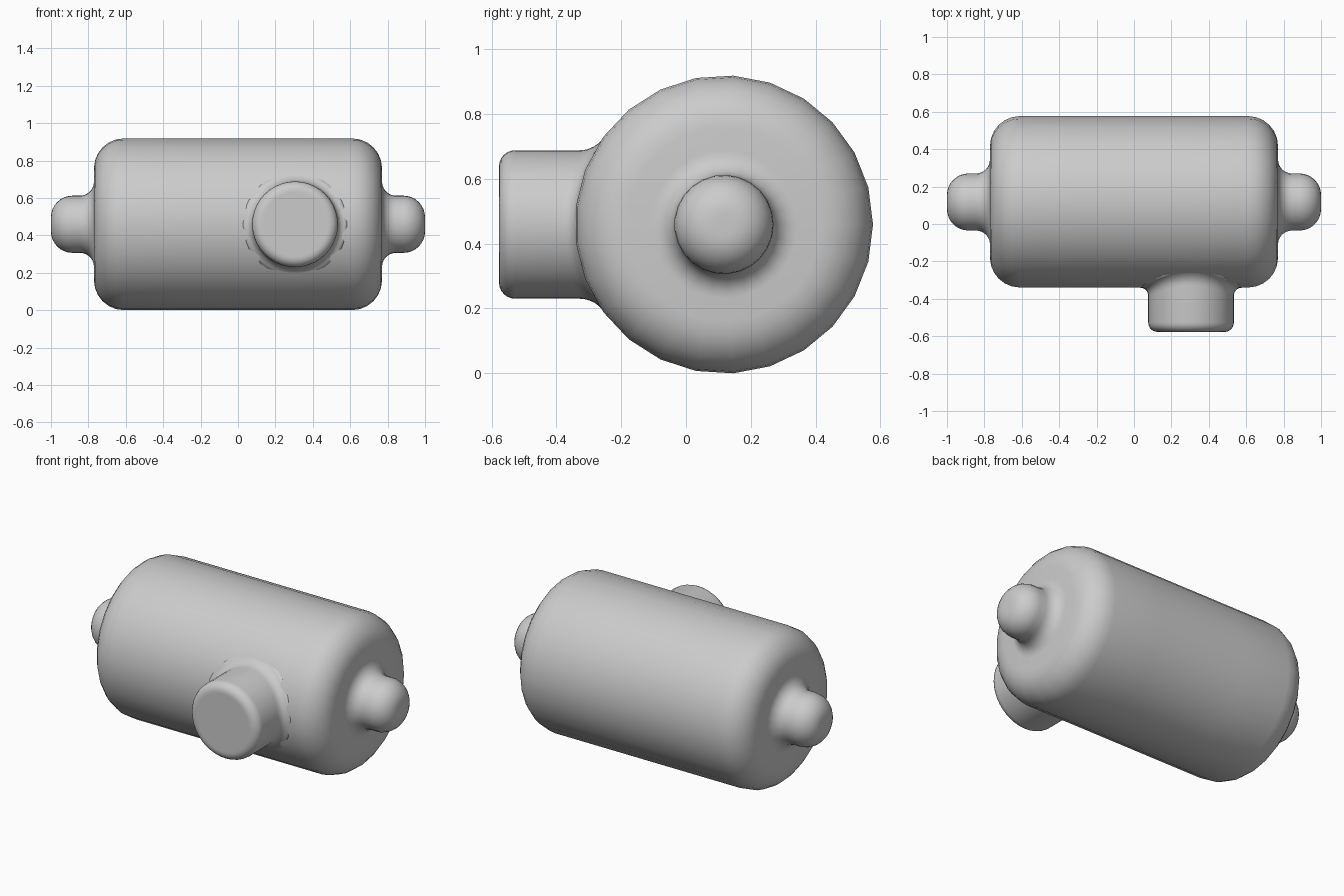
import bpy, bmesh
from math import sin, cos, pi, sqrt
from mathutils import Vector

if "Cube" in bpy.data.objects:
    bpy.data.objects.remove(bpy.data.objects["Cube"], do_unlink=True)

AXIS_Y, AXIS_Z, BODY_R = 0.117, 0.459, 0.46
SIDES = 25

grey = bpy.data.materials.new("plain grey")
grey.use_nodes = True
grey.diffuse_color = (0.6, 0.6, 0.6, 1)
grey.node_tree.nodes["Principled BSDF"].inputs["Base Color"].default_value = (0.6, 0.6, 0.6, 1)


def arc(cx, cr, radius, start, end, steps=6):
    """Quarter-round profile points as (along axis, radius)."""
    angles = [start + (end - start) * i / steps for i in range(steps + 1)]
    return [(cx + radius * cos(a), cr + radius * sin(a)) for a in angles]


def loft(name, rings):
    """Skin closed rings of points, capping both ends."""
    bm = bmesh.new()
    loops = [[bm.verts.new(p) for p in ring] for ring in rings]
    n = len(loops[0])
    for a, b in zip(loops, loops[1:]):
        for i in range(n):
            j = (i + 1) % n
            bm.faces.new((a[i], a[j], b[j], b[i]))
    bm.faces.new(loops[0])
    bm.faces.new(loops[-1])
    bmesh.ops.recalc_face_normals(bm, faces=bm.faces)
    mesh = bpy.data.meshes.new(name)
    bm.to_mesh(mesh)
    bm.free()
    obj = bpy.data.objects.new(name, mesh)
    bpy.context.collection.objects.link(obj)
    mesh.materials.append(grey)
    mesh.shade_smooth()
    return obj


def ring_x(x, r, sides):
    turn = [2 * pi * i / sides for i in range(sides)]
    return [(x, AXIS_Y + r * cos(a), AXIS_Z + r * sin(a)) for a in turn]


# Drum with rounded rims, each end blending into a round-tipped stub
BLEND, STUB_R, TIP = 0.075, 0.153, 0.115
half = [(0, BODY_R), (0.3, BODY_R)]
half += arc(0.61, BODY_R - 0.16, 0.16, pi / 2, 0)
half += arc(0.77 + BLEND, STUB_R + BLEND, BLEND, pi, 1.5 * pi)
half += arc(1 - TIP, STUB_R - TIP, TIP, pi / 2, 0, 8)
half += [(1, 0.015)]
profile = [(-x, r) for x, r in reversed(half)] + half[1:]
loft("drum_with_end_stubs", [ring_x(x, r, SIDES) for x, r in profile])

# Front port, with a fillet that follows the curve of the drum
PORT_X, PORT_R, FLARE, FRONT, RIM = 0.305, 0.229, 0.05, -0.577, 0.05
PORT_SIDES = 40


def port_point(a, r, y):
    return Vector((PORT_X + r * cos(a), y, AXIS_Z + r * sin(a)))


def drum_y(a, r):
    return AXIS_Y - sqrt((BODY_R - 0.003) ** 2 - (r * sin(a)) ** 2)


angles = [2 * pi * i / PORT_SIDES for i in range(PORT_SIDES)]
rings = [[port_point(a, PORT_R + FLARE, drum_y(a, PORT_R + FLARE) + 0.03) for a in angles]]
for step in range(7):
    t = step / 6
    ring = []
    for a in angles:
        foot = port_point(a, PORT_R + FLARE, drum_y(a, PORT_R + FLARE))
        corner = port_point(a, PORT_R, drum_y(a, PORT_R))
        wall = corner - Vector((0, FLARE, 0))
        ring.append(foot * (1 - t) ** 2 + corner * 2 * t * (1 - t) + wall * t ** 2)
    rings.append(ring)
for depth, r in arc(-FRONT - RIM, PORT_R - RIM, RIM, pi / 2, 0):
    rings.append([port_point(a, r, -depth) for a in angles])
rings.append([port_point(a, PORT_R - RIM - 0.01, FRONT) for a in angles])
loft("front_port", rings)
